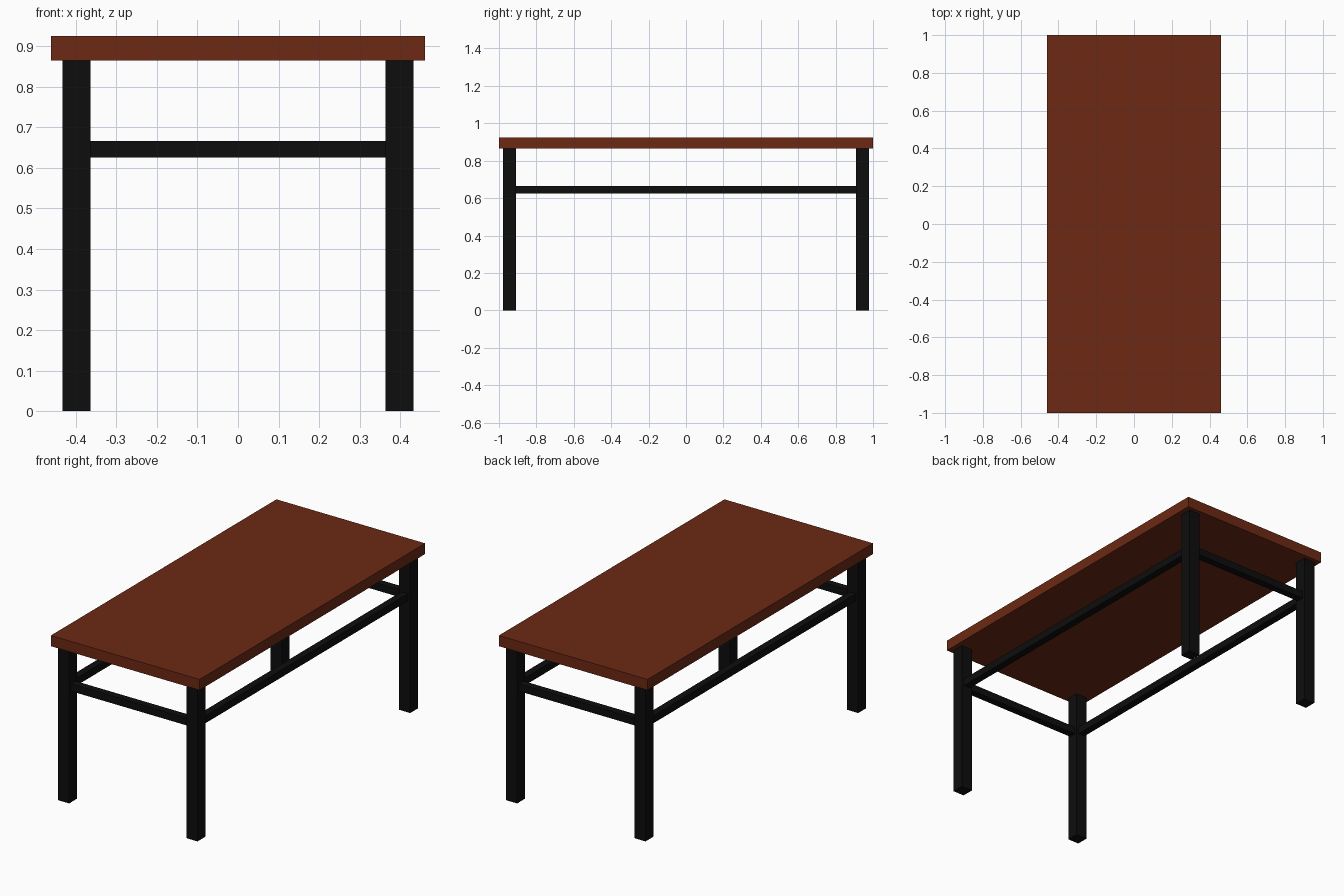
import bpy

if "Cube" in bpy.data.objects:
    bpy.data.objects.remove(bpy.data.objects["Cube"])

def material(name, color):
    m = bpy.data.materials.new(name)
    m.diffuse_color = (*color, 1)
    m.use_nodes = True
    m.node_tree.nodes["Principled BSDF"].inputs["Base Color"].default_value = m.diffuse_color
    return m

wood = material("brown_wood", (0.15, 0.022, 0.007))
metal = material("black_metal", (0.004, 0.004, 0.004))

def box(name, center, size, mat):
    bpy.ops.mesh.primitive_cube_add(size=1, location=center)
    ob = bpy.context.object
    ob.name = name
    ob.scale = size
    bpy.ops.object.transform_apply(location=False, rotation=False, scale=True)
    ob.data.materials.append(mat)
    return ob

TOP, THICK = 0.925, 0.06
LEG, LX, LY = 0.069, 0.3985, 0.943
RAIL, RAIL_Z = 0.041, 0.6455
LEG_H = TOP - THICK

# Table top
box("table_top", (0, 0, TOP - THICK / 2), (0.923, 2, THICK), wood)

# Four legs
for sy, depth in ((-1, "front"), (1, "back")):
    for sx, side in ((-1, "left"), (1, "right")):
        box(f"{depth}_{side}_leg", (sx * LX, sy * LY, LEG_H / 2), (LEG, LEG, LEG_H), metal)

# Rails between the legs
for s, end, side in ((-1, "front", "left"), (1, "back", "right")):
    box(f"{end}_rail", (0, s * LY, RAIL_Z), (2 * LX - LEG, RAIL, RAIL), metal)
    box(f"{side}_rail", (s * LX, 0, RAIL_Z), (RAIL, 2 * LY - LEG, RAIL), metal)
